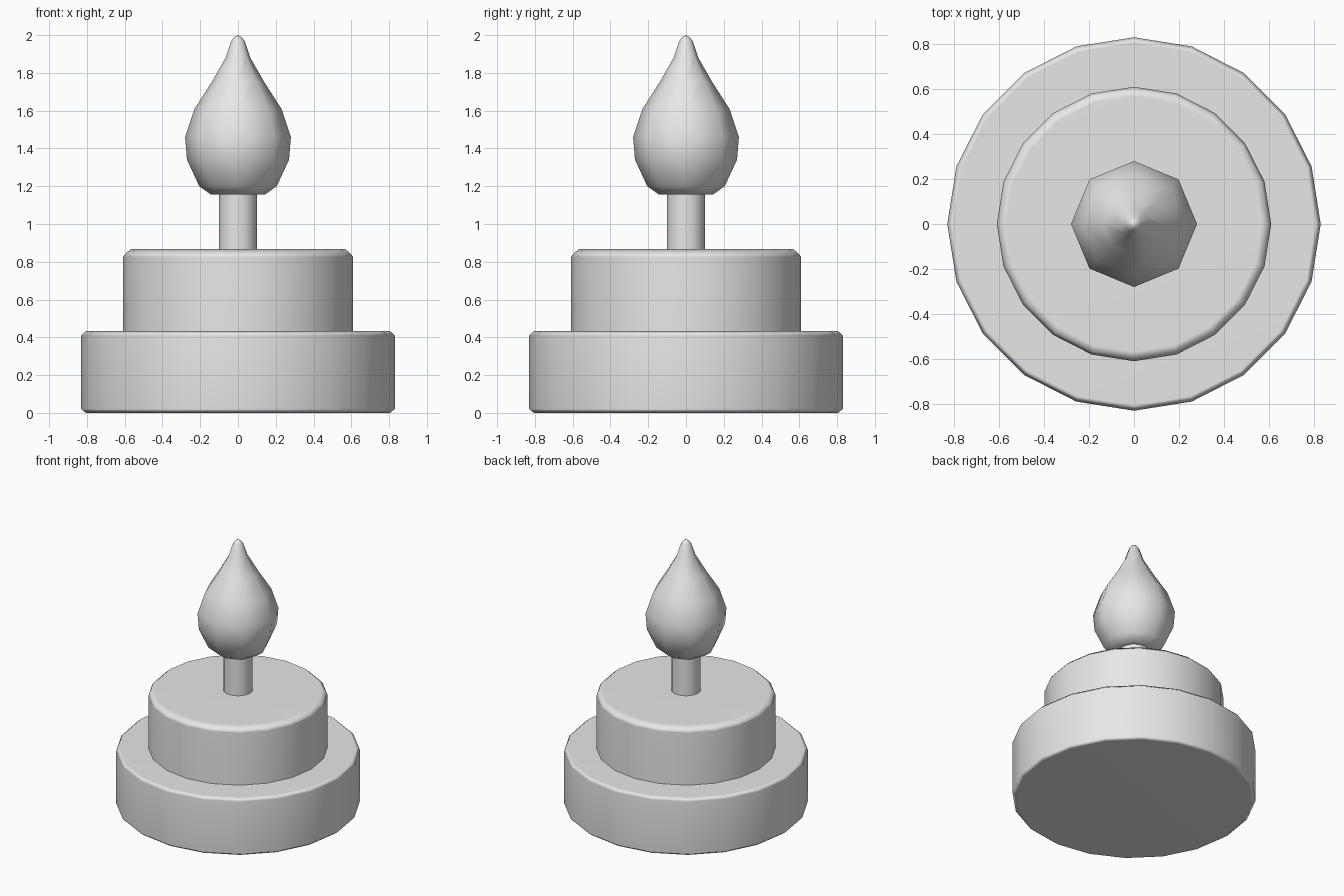
import bpy, bmesh, math

cube = bpy.data.objects.get("Cube")
if cube:
    bpy.data.objects.remove(cube, do_unlink=True)

grey = bpy.data.materials.new("plain_grey")
grey.use_nodes = True
grey.diffuse_color = (0.8, 0.8, 0.8, 1)
grey.node_tree.nodes["Principled BSDF"].inputs["Base Color"].default_value = (0.8, 0.8, 0.8, 1)


def lathe(name, profile, sides, flat_caps=True):
    """Turn a bottom-to-top list of (radius, height) into a closed solid."""
    bm = bmesh.new()
    rings = []
    for r, z in profile:
        if r == 0:
            rings.append([bm.verts.new((0, 0, z))] * sides)
        else:
            turn = [math.tau * i / sides for i in range(sides)]
            rings.append([bm.verts.new((r * math.cos(a), r * math.sin(a), z)) for a in turn])
    for low, high in zip(rings, rings[1:]):
        for i in range(sides):
            j = (i + 1) % sides
            corners = dict.fromkeys((low[i], low[j], high[j], high[i]))
            bm.faces.new(list(corners))
    if profile[0][0]:
        bm.faces.new(rings[0][::-1])
    if profile[-1][0]:
        bm.faces.new(rings[-1])
    bmesh.ops.recalc_face_normals(bm, faces=bm.faces)
    mesh = bpy.data.meshes.new(name)
    bm.to_mesh(mesh)
    bm.free()
    mesh.materials.append(grey)
    obj = bpy.data.objects.new(name, mesh)
    bpy.context.collection.objects.link(obj)
    bpy.ops.object.select_all(action="DESELECT")
    obj.select_set(True)
    bpy.context.view_layer.objects.active = obj
    bpy.ops.object.shade_smooth_by_angle(angle=math.radians(65))
    if flat_caps:
        # Keeps the large faces flat and lets the chamfers blend
        mod = obj.modifiers.new("weighted_normals", "WEIGHTED_NORMAL")
        mod.keep_sharp = True
    return obj


# Cake tiers with chamfered rims
lathe("lower_tier", [(0.805, 0), (0.83, 0.02), (0.83, 0.41), (0.805, 0.433)], 20)
lathe("upper_tier", [(0.61, 0.42), (0.61, 0.825), (0.597, 0.842), (0.568, 0.867)], 20)

# Candle stick and its teardrop flame
lathe("candle", [(0.1, 0.85), (0.1, 1.2)], 20)
lathe("flame", [(0, 1.18), (0.08, 1.165), (0.145, 1.157), (0.205, 1.2), (0.27, 1.34),
                (0.28, 1.46), (0.23, 1.61), (0.14, 1.75), (0.065, 1.88),
                (0.035, 1.97), (0.018, 1.99), (0, 2.0)], 8, flat_caps=False)
